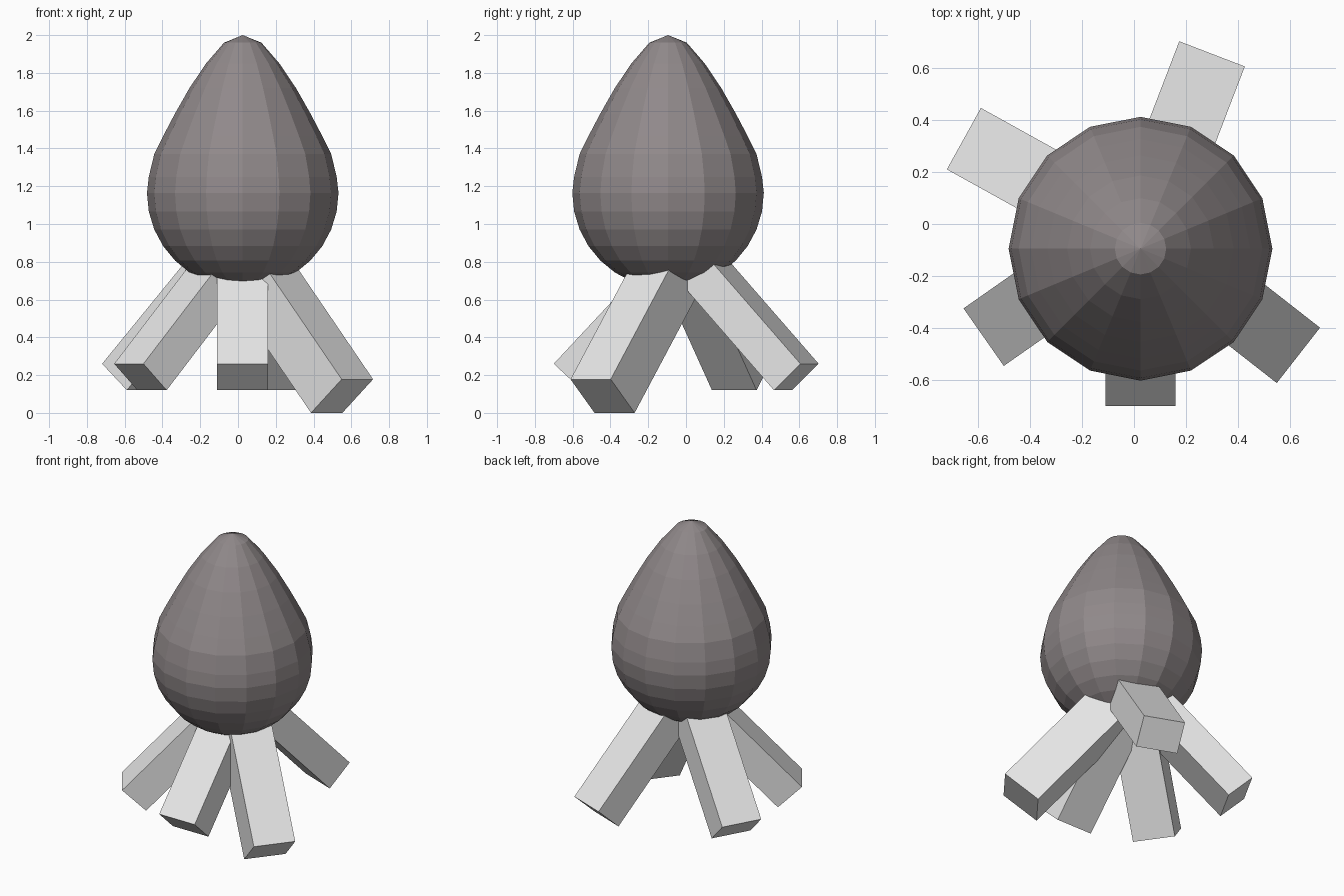
import bpy, bmesh
from math import cos, sin, radians
from mathutils import Vector

if "Cube" in bpy.data.objects:
    bpy.data.objects.remove(bpy.data.objects["Cube"])

CX, CY = 0.025, -0.095   # axis of the body


def material(name, rgb):
    m = bpy.data.materials.new(name)
    m.diffuse_color = (*rgb, 1)
    m.use_nodes = True
    m.node_tree.nodes["Principled BSDF"].inputs["Base Color"].default_value = m.diffuse_color
    return m


dark = material("dark warm grey", (0.28, 0.25, 0.255))
light = material("light grey", (0.8, 0.8, 0.8))


def add_object(name, bm, mat):
    bmesh.ops.recalc_face_normals(bm, faces=bm.faces)
    mesh = bpy.data.meshes.new(name)
    bm.to_mesh(mesh)
    bm.free()
    mesh.materials.append(mat)
    bpy.context.collection.objects.link(bpy.data.objects.new(name, mesh))


# Teardrop body: 16 x 16 sphere whose upper rings are pulled up
R, MID = 0.507, 1.165
UPPER = [1.25, 1.37, 1.465, 1.585, 1.72, 1.85, 1.96, 2.0]
bm = bmesh.new()
bmesh.ops.create_uvsphere(bm, u_segments=16, v_segments=16, radius=R)
levels = [R * sin(radians(11.25 * i)) for i in range(1, 9)]
for v in bm.verts:
    z = v.co.z
    if z > 0.01:
        i = min(range(8), key=lambda k: abs(levels[k] - z))
        z = UPPER[i] - MID
    v.co = (v.co.x + CX, v.co.y + CY, z + MID)
add_object("body", bm, dark)


# Splayed square-ended legs
def leg(name, azimuth, end, pitch, width, thick, length=0.95):
    """end = middle of the upper edge of the outer end face."""
    a, p = radians(azimuth), radians(pitch)
    out = Vector((cos(a), sin(a), 0))
    side = Vector((-sin(a), cos(a), 0)) * width / 2
    inward = (-out * cos(p) + Vector((0, 0, sin(p)))) * length
    under = (-out * sin(p) - Vector((0, 0, cos(p)))) * thick
    bm = bmesh.new()
    bmesh.ops.create_cube(bm, size=2)
    for v in bm.verts:
        x, y, z = v.co
        v.co = (Vector(end) + side * y + inward * (x + 1) / 2
                + under * (z + 1) / 2)
    add_object(name, bm, light)


leg("front_leg", 270, (0.025, -0.70, 0.26), 47, 0.27, 0.205)
leg("front_left_leg", 215, (-0.578, -0.435, 0.26), 47, 0.27, 0.205)
leg("back_left_leg", 151, (-0.654, 0.328, 0.26), 47, 0.27, 0.205)
leg("back_right_leg", 69, (0.30, 0.654, 0.26), 47, 0.27, 0.205)
leg("front_right_leg", -38, (0.632, -0.505, 0.178), 49.2, 0.27, 0.272)
